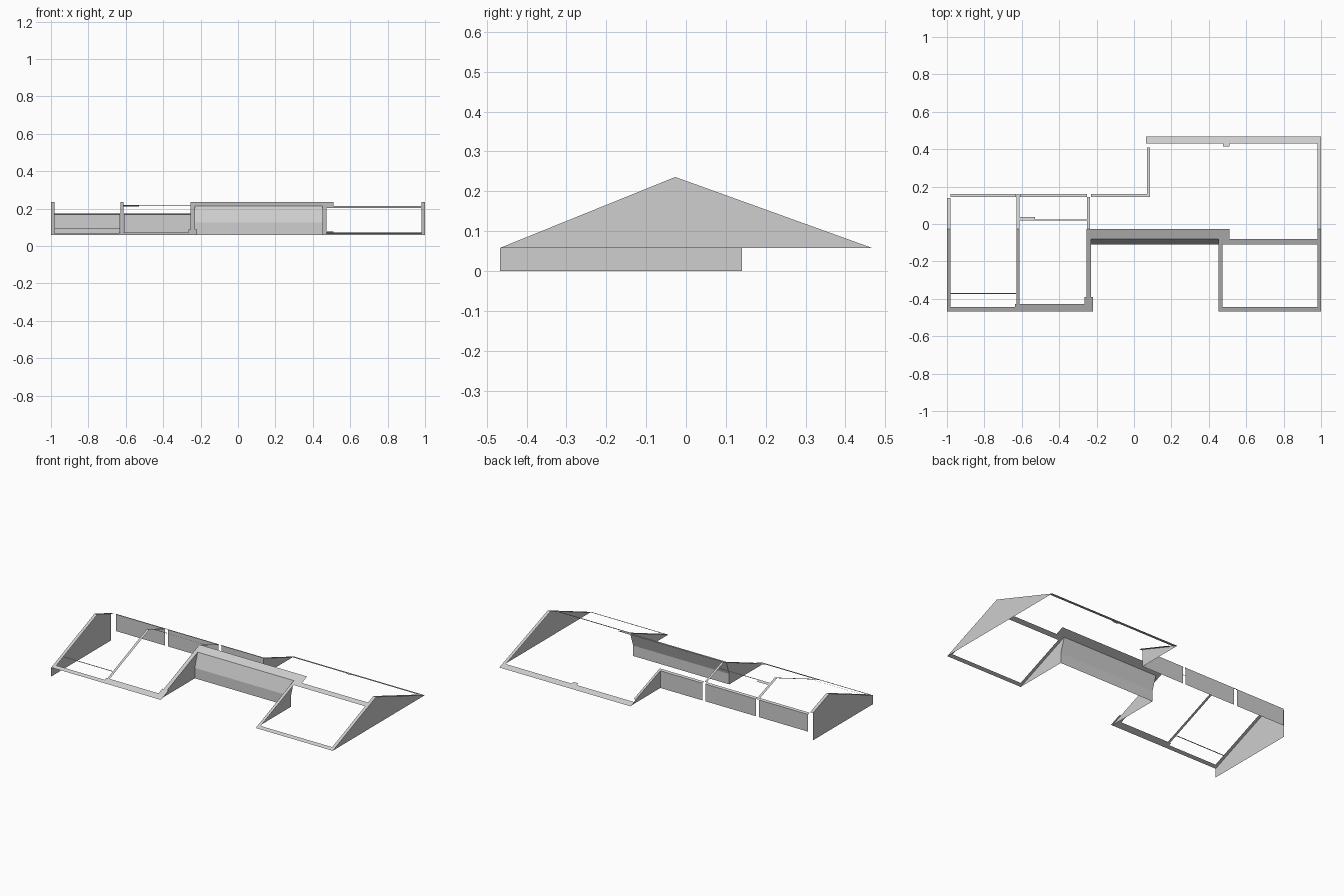
import bpy

RIDGE_Y, RIDGE_Z, EAVE_Z = -0.027, 0.236, 0.058
FRONT, BACK = -0.467, 0.467

old = bpy.data.objects.get("Cube")
if old:
    bpy.data.objects.remove(old, do_unlink=True)

plaster = bpy.data.materials.new("light grey")
plaster.use_nodes = True
grey = (0.62, 0.62, 0.62, 1)
plaster.diffuse_color = grey
plaster.node_tree.nodes["Principled BSDF"].inputs["Base Color"].default_value = grey


def roof_z(y):
    """Height of the gable slopes at depth y."""
    end = FRONT if y < RIDGE_Y else BACK
    return EAVE_Z + (RIDGE_Z - EAVE_Z) * (y - end) / (RIDGE_Y - end)


def sheet(name, faces):
    """Object made of separate flat polygons."""
    verts = [v for f in faces for v in f]
    index, start = [], 0
    for f in faces:
        index.append(range(start, start + len(f)))
        start += len(f)
    mesh = bpy.data.meshes.new(name)
    mesh.from_pydata(verts, [], [list(i) for i in index])
    mesh.materials.append(plaster)
    obj = bpy.data.objects.new(name, mesh)
    bpy.context.collection.objects.link(obj)
    return obj


def cap(name, x0, x1, y0, y1):
    """Sloped wall top following the gable, folded at the ridge."""
    ys = [y0, y1]
    if y0 < RIDGE_Y < y1:
        ys.insert(1, RIDGE_Y)
    sheet(name, [[(x0, a, roof_z(a)), (x1, a, roof_z(a)),
                  (x1, b, roof_z(b)), (x0, b, roof_z(b))]
                 for a, b in zip(ys, ys[1:])])


def side_wall(name, x, profile):
    """Flat wall across x, from a (y, z) outline."""
    sheet(name, [[(x, y, z) for y, z in profile]])


# Wall tops along the depth
cap("right_gable_cap", -1, -0.98, FRONT, 0.14)
cap("divider_cap", -0.628, -0.612, -0.43, 0.16)
cap("porch_right_cap_front", -0.255, -0.23, -0.43, RIDGE_Y)
cap("porch_right_cap_back", -0.25, -0.235, RIDGE_Y, 0.145)
cap("porch_left_cap", 0.453, 0.472, FRONT, -0.11)
cap("left_gable_cap", 0.98, 1, FRONT, BACK)
cap("rear_step_cap", 0.07, 0.085, 0.145, 0.41)

# Wall tops along the width
cap("front_right_cap", -0.98, -0.63, FRONT, -0.444)
cap("front_middle_cap", -0.635, -0.22, FRONT, -0.428)
cap("front_pier_cap", -0.265, -0.22, -0.428, -0.39)
cap("front_left_cap", 0.453, 0.98, FRONT, -0.444)
cap("ridge_cap", -0.255, 0.51, -0.08, RIDGE_Y)
cap("left_room_cap", 0.453, 0.98, -0.11, -0.08)
cap("back_left_cap", 0.065, 0.98, 0.43, BACK)
cap("back_pier_cap", 0.475, 0.51, 0.415, 0.43)
cap("thin_room_cap", -0.98, -0.63, -0.375, -0.37)
cap("inner_room_cap", -0.612, -0.25, 0.02, 0.025)
cap("inner_pier_cap", -0.612, -0.53, 0.025, 0.038)

# Rear walls with their tops
for part, x0, x1 in (("right", -0.98, -0.632), ("middle", -0.61, -0.25),
                     ("left", -0.23, 0.07)):
    cap("rear_cap_" + part, x0, x1, 0.145, 0.16)
    sheet("rear_wall_" + part, [[(x1, 0.16, EAVE_Z), (x0, 0.16, EAVE_Z),
                                 (x0, 0.16, roof_z(0.16)), (x1, 0.16, roof_z(0.16))]])

# Gable end walls
side_wall("left_gable_wall", 1, [(FRONT, EAVE_Z), (BACK, EAVE_Z), (RIDGE_Y, RIDGE_Z)])
side_wall("right_gable_wall", -1, [(0.14, 0), (FRONT, 0), (FRONT, EAVE_Z),
                                   (RIDGE_Y, RIDGE_Z), (0.14, roof_z(0.14))])
side_wall("rear_step_wall", 0.07, [(0.45, EAVE_Z), (0.16, EAVE_Z),
                                   (0.16, roof_z(0.16)), (0.45, roof_z(0.45))])

# Recessed porch: bent back panel and two triangular cheeks
panel = [(-0.11, EAVE_Z), (-0.11, 0.125), (-0.08, roof_z(-0.08))]
sheet("porch_back_wall", [[(-0.23, ya, za), (0.453, ya, za), (0.453, yb, zb), (-0.23, yb, zb)]
                          for (ya, za), (yb, zb) in zip(panel, panel[1:])])
cheek = [(FRONT, EAVE_Z)] + panel
side_wall("porch_right_cheek", -0.23, cheek)
side_wall("porch_left_cheek", 0.453, cheek[::-1])
